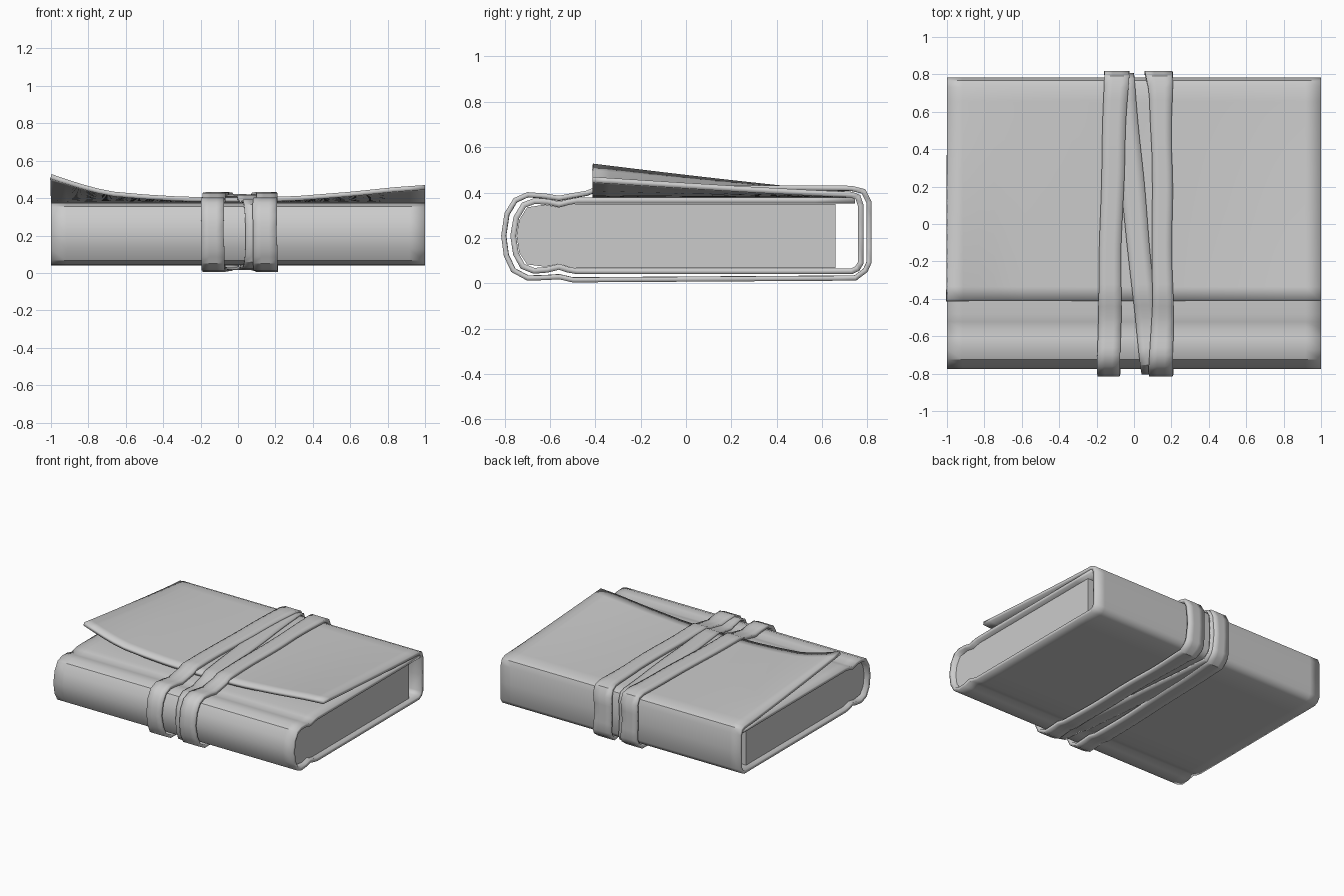
import bpy, bmesh, math
from mathutils import Vector

if "Cube" in bpy.data.objects:
    bpy.data.objects.remove(bpy.data.objects["Cube"])


def lerp_table(table, k, col=1):
    # piecewise-linear lookup in rows sorted by first column
    if k <= table[0][0]:
        return table[0][col]
    for a, b in zip(table, table[1:]):
        if k <= b[0]:
            f = (k - a[0]) / (b[0] - a[0])
            return a[col] + (b[col] - a[col]) * f
    return table[-1][col]


def resample(pts, step=0.08, closed=False):
    pts = [Vector(p) for p in pts]
    out = []
    ends = pts[1:] + ([pts[0]] if closed else [])
    for a, b in zip(pts, ends):
        n = max(1, math.ceil((b - a).length / step))
        out += [a.lerp(b, i / n) for i in range(n)]
    return out if closed else out + [pts[-1]]


def finish(name, bm, angle=35):
    me = bpy.data.meshes.new(name)
    bm.to_mesh(me)
    bm.free()
    ob = bpy.data.objects.new(name, me)
    bpy.context.collection.objects.link(ob)
    bpy.ops.object.select_all(action='DESELECT')
    bpy.context.view_layer.objects.active = ob
    ob.select_set(True)
    bpy.ops.object.shade_smooth_by_angle(angle=math.radians(angle))
    return ob


def sheet(name, rows, thickness, offset, closed=False):
    # skin rows of points, then give the sheet thickness
    bm = bmesh.new()
    vs = [[bm.verts.new(p) for p in r] for r in rows]
    for a, b in zip(vs, vs[1:] + ([vs[0]] if closed else [])):
        for j in range(len(a) - 1):
            bm.faces.new((a[j], a[j + 1], b[j + 1], b[j]))
    ob = finish(name, bm)
    m = ob.modifiers.new("thickness", 'SOLIDIFY')
    m.thickness, m.offset, m.use_even_offset = thickness, offset, True
    return ob


# leather cover: front board, spine, back board, fore-edge
board = [(0.745, 0.365), (-0.48, 0.365), (-0.52, 0.358), (-0.56, 0.347), (-0.61, 0.36),
         (-0.67, 0.362), (-0.715, 0.345), (-0.748, 0.29), (-0.762, 0.21), (-0.75, 0.13),
         (-0.72, 0.075), (-0.67, 0.055), (-0.61, 0.06), (-0.56, 0.073), (-0.52, 0.06),
         (-0.48, 0.053), (0.73, 0.053), (0.755, 0.065), (0.77, 0.09), (0.77, 0.345),
         (0.758, 0.38), (0.73, 0.391)]
flap = [(0.73, 0.391), (-0.412, 0.391)]
lift = [(-1, 0.125), (-0.87, 0.08), (-0.7, 0.034), (-0.5, 0.016), (-0.3, 0.004), (0, 0),
        (0.3, 0.006), (0.6, 0.03), (0.85, 0.056), (1, 0.066)]
xs = [-1 + i / 12 for i in range(25)]
rows = [[(x, y, z) for x in xs] for y, z in resample(board, 0.2)]
for y, z in resample(flap)[1:]:
    t = (0.73 - y) / 1.142
    rows.append([(x, y, z + lerp_table(lift, x) * t ** 1.15) for x in xs])
sheet("leather_cover", rows, 0.025, 0)

# page block with rounded spine side
pages = [(0.66, 0.35), (-0.5, 0.35), (-0.56, 0.334), (-0.62, 0.347), (-0.7, 0.335),
         (-0.735, 0.28), (-0.747, 0.21), (-0.735, 0.135), (-0.7, 0.083), (-0.62, 0.073),
         (-0.56, 0.086), (-0.5, 0.068), (0.66, 0.068)]
bm = bmesh.new()
face = bm.faces.new([bm.verts.new((-0.965, y, z)) for y, z in pages])
ext = bmesh.ops.extrude_face_region(bm, geom=[face])
bmesh.ops.translate(bm, vec=(1.93, 0, 0),
                    verts=[g for g in ext["geom"] if isinstance(g, bmesh.types.BMVert)])
bmesh.ops.recalc_face_normals(bm, faces=bm.faces)
finish("page_block", bm)

# strap loops: outer contour, spine up, over the top, down the fore-edge, back under
wrap = resample([(-0.815, 0.21), (-0.8, 0.31), (-0.76, 0.375), (-0.7, 0.402), (-0.62, 0.396),
                 (-0.56, 0.386), (-0.5, 0.398), (-0.44, 0.408), (-0.39, 0.428), (0.4, 0.432),
                 (0.73, 0.43), (0.79, 0.415), (0.818, 0.36), (0.818, 0.09), (0.8, 0.05),
                 (0.75, 0.012), (-0.5, 0.004), (-0.56, 0.018), (-0.62, 0.014), (-0.7, 0.012),
                 (-0.77, 0.05), (-0.803, 0.12)], 0.07, True)


def strap(name, edges, inset, thickness, wave):
    rows, n = [], len(wrap)
    for i, p in enumerate(wrap):
        t = (wrap[(i + 1) % n] - wrap[i - 1]).normalized()
        q = p - Vector((-t.y, t.x)) * inset
        w = wave * math.sin(p.x * 9 + p.y * 14)
        # waist where the strap bends around the spine and fore-edge
        waist = 2.5 * wave * max(0, 1 - abs(p.y - 0.21) / 0.14)
        l = lerp_table(edges, p.x, 1) + w * 0.5
        r = lerp_table(edges, p.x, 2) + w - waist
        rows.append([(l + (r - l) * k / 3, q.x, q.y) for k in range(4)])
    sheet(name, rows, thickness, -1, True)


strap("left_strap", [(-0.82, -0.197, -0.072), (-0.4, -0.19, -0.07), (0.15, -0.178, -0.06),
                     (0.82, -0.158, -0.025)], 0, 0.022, 0.004)
strap("right_strap", [(-0.82, 0.078, 0.212), (-0.4, 0.098, 0.208), (0.4, 0.095, 0.202),
                      (0.7, 0.082, 0.208), (0.82, 0.058, 0.205)], 0, 0.022, 0.004)
strap("crossing_strap", [(-0.82, 0.04, 0.15), (0.15, -0.065, 0.06), (0.82, -0.13, -0.002)],
      0.011, 0.012, 0.002)
